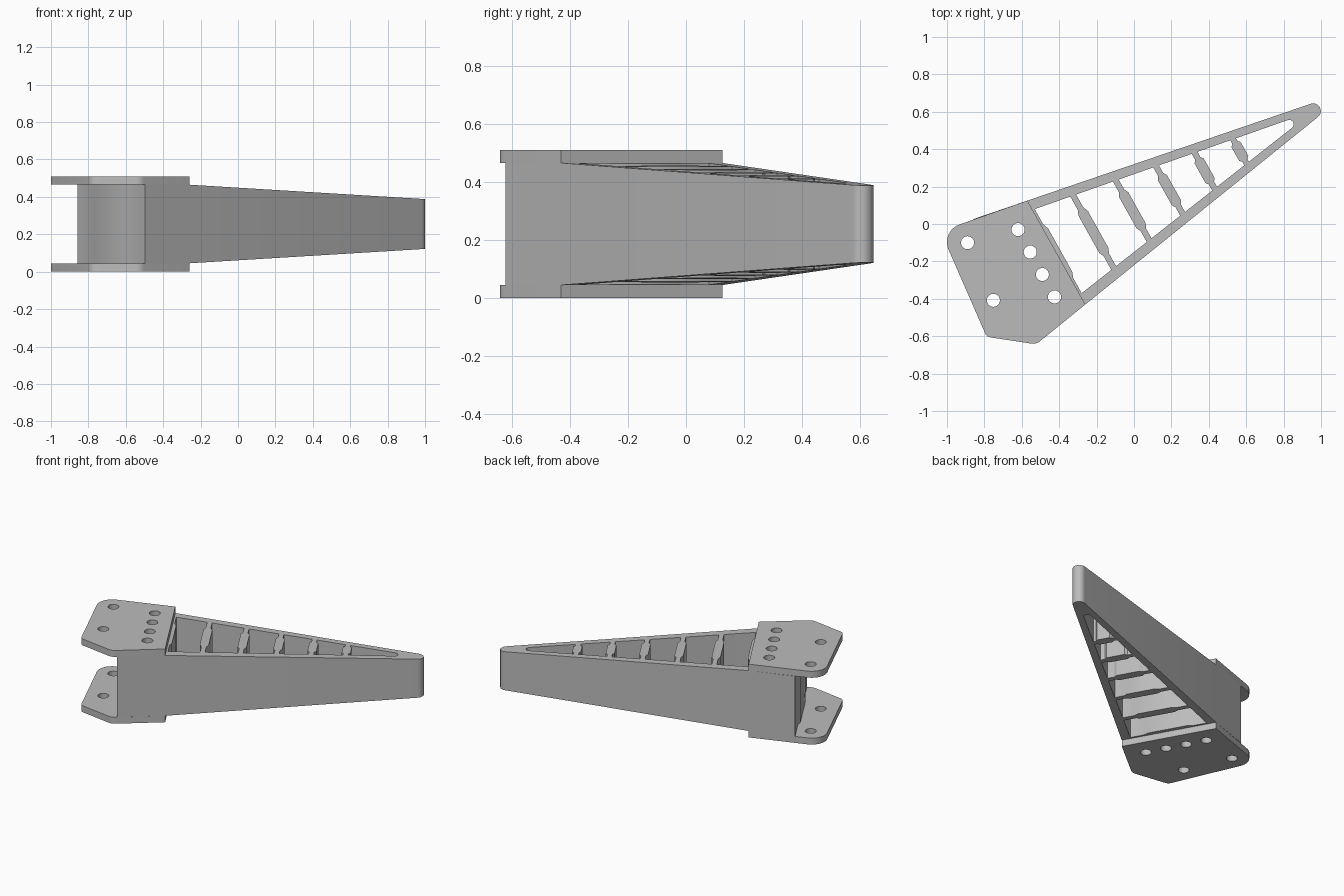
import bpy, bmesh, math
from mathutils import Vector
from mathutils.geometry import intersect_line_line_2d as cross

if "Cube" in bpy.data.objects:
    bpy.data.objects.remove(bpy.data.objects["Cube"])

GREY = (0.5, 0.5, 0.5, 1)
mat = bpy.data.materials.new("plain grey")
mat.use_nodes = True
mat.diffuse_color = GREY
mat.node_tree.nodes["Principled BSDF"].inputs["Base Color"].default_value = GREY

# Arm frame: "along" runs from the plate edge to the tip, "across" follows the ribs
ORIGIN = Vector((-0.57, 0.125))
ALONG = Vector((0.873, 0.488)).normalized()
ACROSS = Vector((ALONG.y, -ALONG.x))
HEIGHT, PLATE, TIP_INSET, ARM_LENGTH = 0.51, 0.045, 0.122, 1.6


def inset(p):
    """Distance of the tapered arm from the top and bottom at a plan point."""
    u = max(0, (Vector(p) - ORIGIN).dot(ALONG))
    return PLATE + (TIP_INSET - PLATE) * u / ARM_LENGTH


def low(p):
    return (p[0], p[1], inset(p))


def high(p):
    return (p[0], p[1], HEIGHT - inset(p))


def arc(centre, radius, start, end, steps=10):
    angles = [math.radians(start + (end - start) * i / steps) for i in range(steps + 1)]
    return [Vector((centre[0] + radius * math.cos(a), centre[1] + radius * math.sin(a)))
            for a in angles]


def at_u(a, b, u):
    """Point at distance u along the arm on the line a-b."""
    a, b = Vector(a), Vector(b)
    ua, ub = (a - ORIGIN).dot(ALONG), (b - ORIGIN).dot(ALONG)
    return a.lerp(b, (u - ua) / (ub - ua))


def finish(obj):
    obj.data.materials.clear()
    obj.data.materials.append(mat)
    bpy.ops.object.select_all(action='DESELECT')
    obj.select_set(True)
    bpy.context.view_layer.objects.active = obj
    bpy.ops.object.shade_smooth_by_angle(angle=math.radians(30))


def mesh_object(name, bm):
    bmesh.ops.recalc_face_normals(bm, faces=bm.faces)
    mesh = bpy.data.meshes.new(name)
    bm.to_mesh(mesh)
    bm.free()
    obj = bpy.data.objects.new(name, mesh)
    bpy.context.collection.objects.link(obj)
    finish(obj)


# Wall outlines: both sides joined round the tip, open at the plate end
END = -0.30
outer_tip = arc((0.958, 0.604), 0.041, 108.9, -51.2)
inner_tip = arc((0.83, 0.533), 0.024, 108.9, -51.2)
outer_top, outer_bottom = (-0.57, 0.125), (-0.26, -0.43)
inner_top, inner_bottom = (-0.53, 0.08), (-0.28, -0.37)


def outline(top, tip, bottom):
    return ([at_u(top, tip[0], u) for u in (END, 0)] + tip
            + [at_u(bottom, tip[-1], u) for u in (0, END)])


bm = bmesh.new()
rings = []
for po, pi in zip(outline(outer_top, outer_tip, outer_bottom),
                  outline(inner_top, inner_tip, inner_bottom)):
    rings.append([bm.verts.new(c) for c in (low(po), high(po), high(pi), low(pi))])
for r, s in zip(rings, rings[1:]):
    for i in range(4):
        j = (i + 1) % 4
        bm.faces.new((r[i], r[j], s[j], s[i]))
bm.faces.new(rings[0])
bm.faces.new(rings[-1])
mesh_object("arm_walls", bm)


# Cross ribs, thin at the ends and thick in the middle
def rib(name, u, thin=0.016, thick=0.028):
    a = at_u(inner_top, inner_tip[0], u) - ACROSS * 0.015
    b = at_u(inner_bottom, inner_tip[-1], u) + ACROSS * 0.015
    side = [(0, thin), (0.2, thin), (0.26, thick), (0.74, thick), (0.8, thin), (1, thin)]
    plan = [a.lerp(b, t) + ALONG * w for t, w in side]
    plan += [a.lerp(b, t) - ALONG * w for t, w in reversed(side)]
    bm = bmesh.new()
    bottom = [bm.verts.new(low(p)) for p in plan]
    top = [bm.verts.new(high(p)) for p in plan]
    bm.faces.new(bottom)
    bm.faces.new(top)
    for i in range(len(plan)):
        j = (i + 1) % len(plan)
        bm.faces.new((bottom[i], bottom[j], top[j], top[i]))
    mesh_object(name, bm)


rib("end_rib", END + 0.016)
for i, u in enumerate((-0.004, 0.227, 0.465, 0.69, 0.905, 1.12)):
    rib(f"cross_rib_{i + 1}", u)

# Mounting plates with rounded corners and bolt holes
plate_outline = ([Vector(outer_top)] + arc((-0.9, -0.097), 0.1, 108.9, 203.6)
                 + arc((-0.76, -0.567), 0.04, 203.6, 261.6, 6)
                 + arc((-0.54, -0.58), 0.06, 261.6, 308.8, 6) + [Vector(outer_bottom)])
holes = [(-0.89, -0.1), (-0.752, -0.408)]
holes += [(-0.62 + 0.065 * i, -0.03 - 0.12 * i) for i in range(4)]


def plate(name, z):
    curve = bpy.data.curves.new(name, 'CURVE')
    curve.dimensions = '2D'
    curve.fill_mode = 'BOTH'
    curve.extrude = PLATE / 2
    for loop in [plate_outline] + [arc(h, 0.035, 0, 345, 23) for h in holes]:
        spline = curve.splines.new('POLY')
        spline.points.add(len(loop) - 1)
        for point, p in zip(spline.points, loop):
            point.co = (p.x, p.y, 0, 1)
        spline.use_cyclic_u = True
    obj = bpy.data.objects.new(name, curve)
    obj.location.z = z
    bpy.context.collection.objects.link(obj)
    bpy.ops.object.select_all(action='DESELECT')
    obj.select_set(True)
    bpy.context.view_layer.objects.active = obj
    bpy.ops.object.convert(target='MESH')
    obj = bpy.context.view_layer.objects.active
    # Weld the caps to the rims
    bm = bmesh.new()
    bm.from_mesh(obj.data)
    bmesh.ops.remove_doubles(bm, verts=bm.verts, dist=0.0005)
    bmesh.ops.recalc_face_normals(bm, faces=bm.faces)
    bm.to_mesh(obj.data)
    bm.free()
    finish(obj)


plate("lower_plate", PLATE / 2)
plate("upper_plate", HEIGHT - PLATE / 2)
